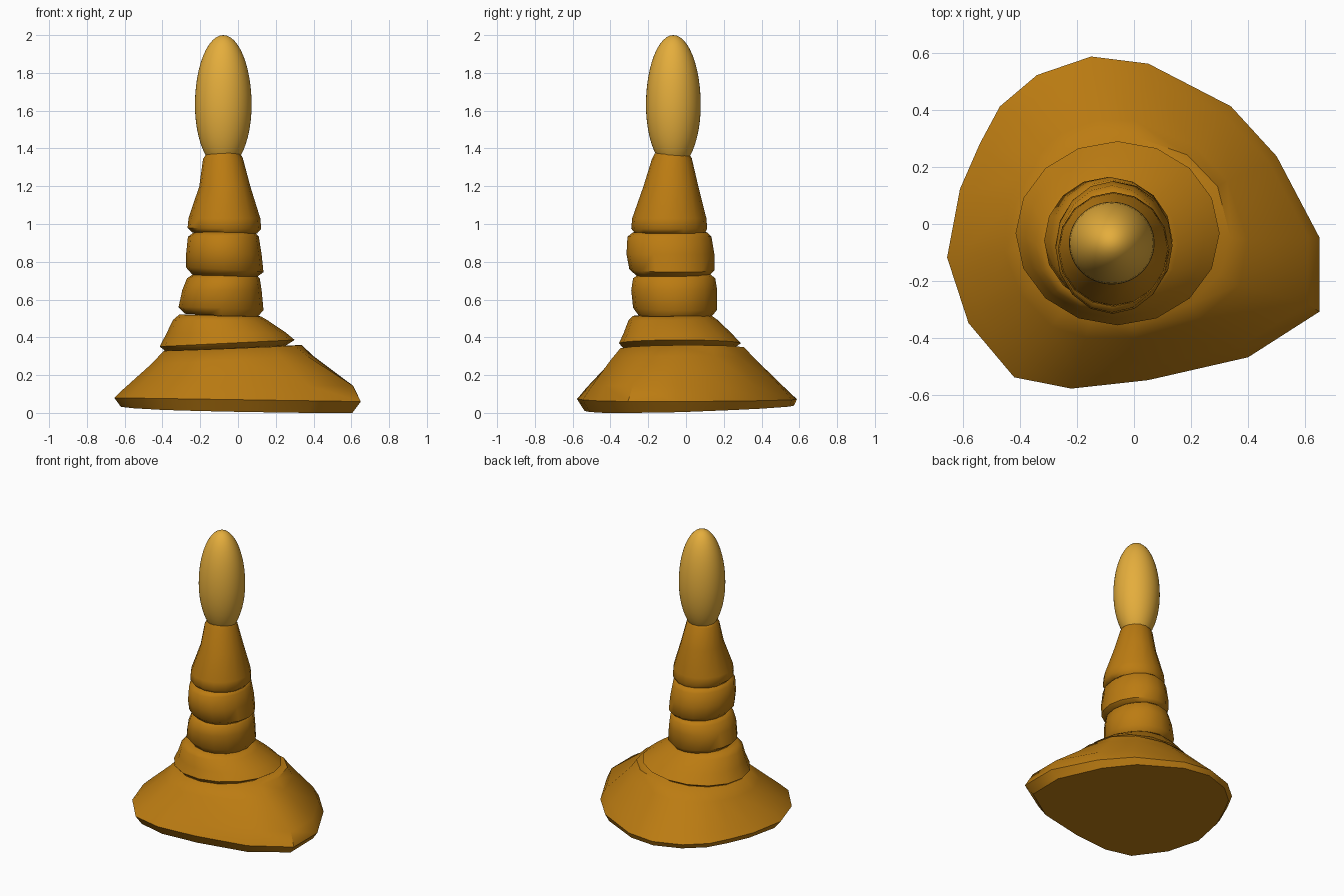
import bpy, bmesh
from math import sin, cos, tau, atan2, radians


def material(name, rgb):
    m = bpy.data.materials.new(name)
    m.diffuse_color = (*rgb, 1)
    return m


clay = material("clay", (0.50, 0.20, 0.006))
glow = material("glow", (0.78, 0.42, 0.045))

# Lumpy footprint of the base and a plain circle for the upper tiers
foot = [(.65, -.05), (.65, -.31), (.40, -.47), (.05, -.55), (-.22, -.58), (-.42, -.54),
        (-.58, -.35), (-.655, -.12), (-.61, .12), (-.54, .28), (-.47, .41), (-.34, .52),
        (-.15, .585), (.05, .56), (.34, .41), (.50, .235)]
foot = [(x / .655, y / .583) for x, y in foot]
circle = [(cos(tau * i / 16), sin(tau * i / 16)) for i in range(16)]


def finish(bm, name, mat, angle):
    bmesh.ops.recalc_face_normals(bm, faces=bm.faces)
    mesh = bpy.data.meshes.new(name)
    bm.to_mesh(mesh)
    bm.free()
    ob = bpy.data.objects.new(name, mesh)
    bpy.context.collection.objects.link(ob)
    mesh.materials.append(mat)
    bpy.ops.object.select_all(action='DESELECT')
    ob.select_set(True)
    bpy.context.view_layer.objects.active = ob
    bpy.ops.object.shade_smooth_by_angle(angle=radians(angle))
    return ob


def tier(name, outline, rings):
    """Loft tilted rings: x range, y range, z at left/right, z at front/back, outline weight."""
    bm = bmesh.new()
    loops = []
    for x0, x1, y0, y1, zl, zr, zf, zb, w in rings:
        loop = []
        for px, py in outline:
            a = atan2(py, px)
            u, v = px * w + cos(a) * (1 - w), py * w + sin(a) * (1 - w)
            z = (zl + zr + zf + zb) / 4 + (zr - zl) / 2 * u + (zb - zf) / 2 * v
            loop.append(bm.verts.new(((x0 + x1) / 2 + (x1 - x0) / 2 * u,
                                      (y0 + y1) / 2 + (y1 - y0) / 2 * v, max(z, 0))))
        loops.append(loop)
    n = len(outline)
    for lo, hi in zip(loops, loops[1:]):
        for i in range(n):
            j = (i + 1) % n
            bm.faces.new((lo[i], lo[j], hi[j], hi[i]))
    bm.faces.new(loops[0])
    bm.faces.new(loops[-1])
    return finish(bm, name, clay, 50)


# Wide melted base
tier("base", foot, [
    (-.62, .61, -.54, .57, .03, .00, .01, .04, 1),
    (-.655, .655, -.58, .585, .07, .05, .08, .08, 1),
    (-.61, .615, -.53, .53, .12, .14, .14, .13, .95),
    (-.46, .40, -.41, .37, .27, .31, .27, .28, .45),
    (-.40, .34, -.35, .31, .33, .36, .34, .345, .1),
])

# Stacked tiers
tier("lower_tier", circle, [
    (-.38, .25, -.33, .25, .325, .355, .34, .34, 1),
    (-.415, .30, -.355, .29, .35, .385, .37, .37, 1),
    (-.38, .25, -.33, .24, .42, .43, .42, .42, 1),
    (-.345, .155, -.305, .165, .495, .495, .485, .49, 1),
    (-.31, .12, -.28, .13, .525, .515, .51, .515, 1),
])
tier("second_tier", circle, [
    (-.28, .10, -.25, .14, .53, .51, .51, .51, 1),
    (-.315, .135, -.28, .165, .555, .54, .56, .55, 1),
    (-.295, .125, -.29, .165, .65, .65, .65, .65, 1),
    (-.27, .115, -.28, .155, .715, .715, .71, .71, 1),
    (-.24, .09, -.25, .13, .735, .735, .73, .73, 1),
])
tier("third_tier", circle, [
    (-.24, .10, -.26, .12, .735, .725, .72, .72, 1),
    (-.275, .135, -.30, .15, .77, .745, .76, .755, 1),
    (-.275, .125, -.315, .15, .84, .84, .84, .84, 1),
    (-.265, .11, -.31, .135, .935, .935, .93, .93, 1),
    (-.23, .09, -.28, .11, .96, .955, .955, .955, 1),
])
tier("neck", circle, [
    (-.24, .10, -.27, .10, .955, .95, .95, .95, 1),
    (-.267, .123, -.29, .112, .98, .975, .975, .975, 1),
    (-.262, .118, -.285, .108, 1.03, 1.03, 1.03, 1.03, 1),
    (-.205, .065, -.225, .065, 1.20, 1.20, 1.20, 1.20, 1),
    (-.185, .025, -.18, .03, 1.345, 1.35, 1.345, 1.35, 1),
    (-.17, .01, -.165, .015, 1.365, 1.375, 1.375, 1.37, 1),
])

# Egg shaped flame on top
bm = bmesh.new()
bmesh.ops.create_uvsphere(bm, u_segments=48, v_segments=24, radius=1)
for v in bm.verts:
    x, y, z = v.co
    v.co = (-.078 + .15 * x, -.067 + .145 * y, 1.63 + z * (.37 if z > 0 else .34))
finish(bm, "flame", glow, 60)
